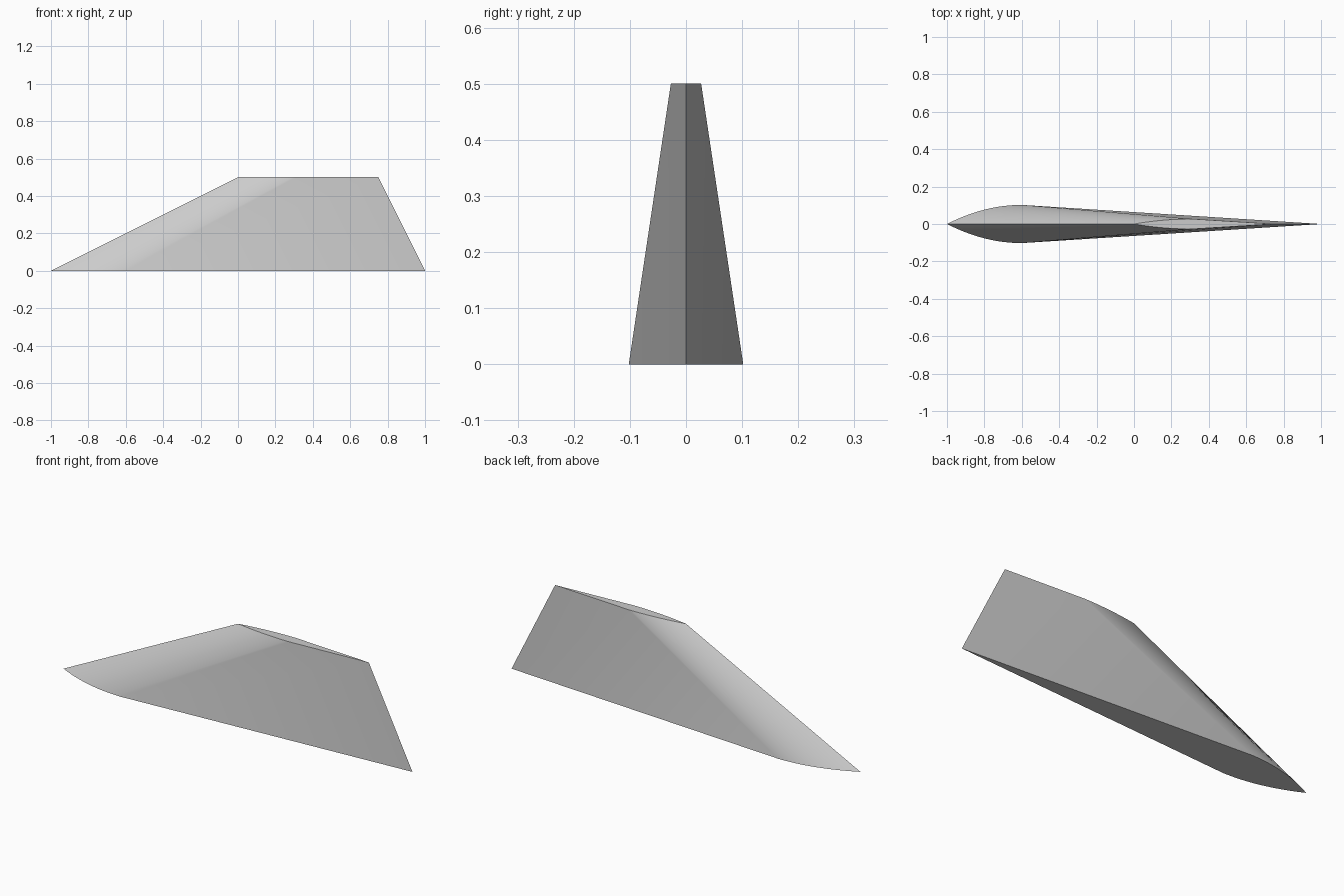
import bpy, bmesh

if "Cube" in bpy.data.objects:
    bpy.data.objects.remove(bpy.data.objects["Cube"], do_unlink=True)

STEPS = 16


def section(bm, z, nose, shoulder, tail, half):
    """Airfoil outline: curved nose to the shoulder, then straight to the tail."""
    side = []
    for i in range(1, STEPS + 1):
        t = i / STEPS
        side.append((nose + (shoulder - nose) * t, half * (1 - (1 - t) ** 2)))
    outline = [(nose, 0)] + [(x, -y) for x, y in side]
    outline += [(tail, 0)] + side[::-1]
    return [bm.verts.new((x, y, z)) for x, y in outline]


# Swept, tapering fin lofted between root and tip sections
bm = bmesh.new()
root = section(bm, 0, -1, -0.6, 1, 0.102)
tip = section(bm, 0.5, 0, 0.31, 0.75, 0.027)
n = len(root)
for i in range(n):
    j = (i + 1) % n
    bm.faces.new((root[i], root[j], tip[j], tip[i]))
bm.faces.new(root[::-1])
bm.faces.new(tip)
bmesh.ops.recalc_face_normals(bm, faces=bm.faces)
mesh = bpy.data.meshes.new("fin")
bm.to_mesh(mesh)
bm.free()
fin = bpy.data.objects.new("fin", mesh)
bpy.context.collection.objects.link(fin)

# Plain grey finish
color = (0.6, 0.6, 0.6, 1)
mat = bpy.data.materials.new("light grey")
mat.use_nodes = True
mat.diffuse_color = color
mat.node_tree.nodes["Principled BSDF"].inputs["Base Color"].default_value = color
mesh.materials.append(mat)

# Smooth nose, crisp leading, trailing and cap edges
bpy.ops.object.select_all(action="DESELECT")
fin.select_set(True)
bpy.context.view_layer.objects.active = fin
bpy.ops.object.shade_smooth_by_angle(angle=0.52)
